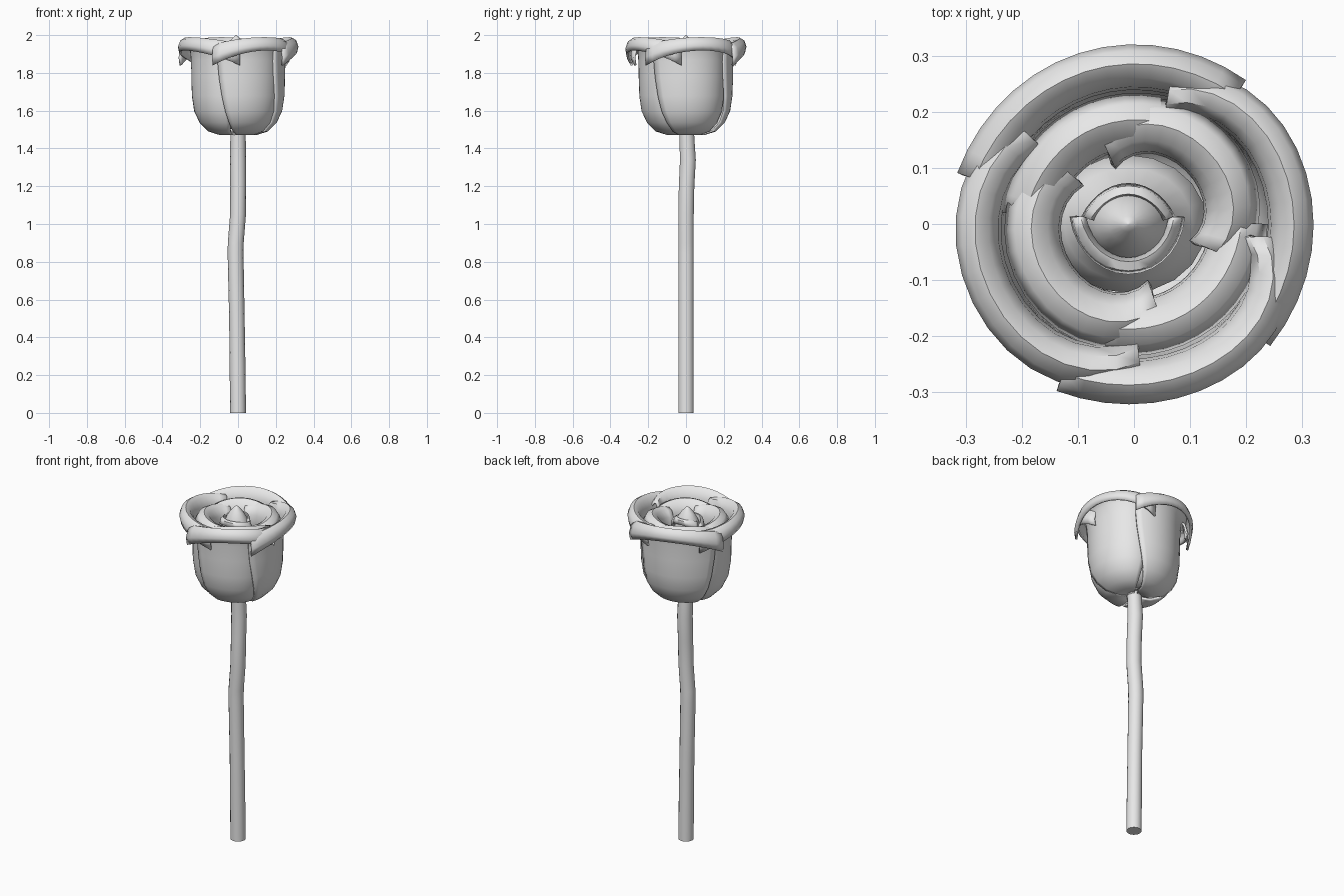
import bpy
import bmesh
from math import cos, sin, pi, radians

cube = bpy.data.objects.get("Cube")
if cube:
    bpy.data.objects.remove(cube)

grey = bpy.data.materials.new("light grey")
grey.use_nodes = True
grey.diffuse_color = (0.8, 0.8, 0.8, 1)
grey.node_tree.nodes["Principled BSDF"].inputs["Base Color"].default_value = (0.8, 0.8, 0.8, 1)


def finish(bm, name):
    """Turn a bmesh into a smooth shaded object."""
    bmesh.ops.recalc_face_normals(bm, faces=bm.faces)
    mesh = bpy.data.meshes.new(name)
    bm.to_mesh(mesh)
    bm.free()
    mesh.materials.append(grey)
    ob = bpy.data.objects.new(name, mesh)
    bpy.context.collection.objects.link(ob)
    bpy.ops.object.select_all(action="DESELECT")
    ob.select_set(True)
    bpy.context.view_layer.objects.active = ob
    bpy.ops.object.shade_smooth_by_angle(angle=radians(50))
    return ob


def skin(bm, rows, closed):
    """Bridge rows of vertices with quads."""
    for a, b in zip(rows, rows[1:]):
        n = len(a)
        for i in range(n if closed else n - 1):
            j = (i + 1) % n
            bm.faces.new((a[i], a[j], b[j], b[i]))


def loft(name, rings, sides, stretch=1):
    """Capped tube through rings of (x, y, z, radius)."""
    bm = bmesh.new()
    rows = [[bm.verts.new((x + r * cos(2 * pi * i / sides),
                           y + r * stretch * sin(2 * pi * i / sides), z))
             for i in range(sides)] for x, y, z, r in rings]
    skin(bm, rows, True)
    bm.faces.new(rows[0])
    bm.faces.new(rows[-1])
    return finish(bm, name)


def petal(name, profile, start, end, shift_start, shift_end, dip, centre=0, thick=0.012):
    """Curled sheet sweeping a profile of (radius, z) between two angles."""
    bm = bmesh.new()
    cols, last = 14, len(profile) - 1
    mid, half = (start + end) / 2, (end - start) / 2
    rows = []
    for k, (r, z) in enumerate(profile):
        v = k / last
        width = min(1, 0.6 + 0.8 * v)
        row = []
        for c in range(cols + 1):
            u = 2 * c / cols - 1
            edge = abs(u) ** 3
            shift = (shift_start if u < 0 else shift_end) * edge * min(1, 2 * v)
            a = radians(mid + half * u * width)
            rr = r + shift
            row.append(bm.verts.new((centre + rr * cos(a), rr * sin(a),
                                     z - dip * u * u * v ** 3)))
        rows.append(row)
    skin(bm, rows, False)
    ob = finish(bm, name)
    solid = ob.modifiers.new("thickness", "SOLIDIFY")
    solid.thickness = thick
    solid.offset = 0
    return ob


# Stem with slight bends
loft("stem", [(0, 0, 0, 0.042), (-0.002, 0, 0.2, 0.042), (-0.006, 0, 0.5, 0.041),
              (-0.013, 0, 0.84, 0.042), (-0.012, 0, 0.9, 0.042), (0, 0, 1.05, 0.042),
              (0.001, 0.003, 1.2, 0.042), (0, 0.01, 1.34, 0.043), (0, 0.003, 1.49, 0.04)], 14)

# Outer petals with rolled rims
outer = [(0.04, 1.478), (0.1, 1.478), (0.155, 1.495), (0.2, 1.54), (0.228, 1.6),
         (0.24, 1.68), (0.243, 1.78), (0.245, 1.87), (0.25, 1.93), (0.265, 1.97),
         (0.285, 1.983), (0.304, 1.972), (0.314, 1.945), (0.308, 1.92)]
for name, a, b, s, e in (("back", 52, 164, 0.005, 0.008), ("left", 140, 272, -0.03, -0.04),
                         ("front", 245, 354, 0.008, -0.055), ("right", -42, 75, 0.006, -0.04)):
    petal("outer_petal_" + name, outer, a, b, s, e, 0.08)

# Inner petals with broad rolled rims
inner = [(0.03, 1.51), (0.09, 1.51), (0.14, 1.54), (0.165, 1.6), (0.168, 1.7),
         (0.15, 1.79), (0.138, 1.85), (0.142, 1.9), (0.16, 1.94), (0.185, 1.955),
         (0.21, 1.945), (0.228, 1.915)]
for name, a, b, s, e in (("back", 62, 175, 0.005, 0.008), ("left", 142, 285, -0.02, -0.03),
                         ("front", 255, 360, 0.005, 0.005), ("right", -18, 110, -0.03, -0.03)):
    petal("inner_petal_" + name, inner, a, b, s, e, 0.05)

# Pointed bud in the middle, flaring into the floor of the cup
loft("bud", [(-0.01, 0, z, r) for z, r in
             ((1.52, 0.05), (1.6, 0.12), (1.76, 0.14), (1.8, 0.115), (1.84, 0.08), (1.89, 0.071),
              (1.93, 0.058), (1.965, 0.036), (1.987, 0.016), (2.0, 0.002))], 20, 0.88)

# Two small petals hugging the bud
hug = [(0.06, 1.74), (0.075, 1.8), (0.072, 1.86), (0.066, 1.905), (0.07, 1.928),
       (0.079, 1.925), (0.084, 1.905)]
petal("bud_petal_front", hug, 172, 368, 0.016, 0.012, 0.05, -0.01)
petal("bud_petal_back", [(r * 0.8, z + 0.01) for r, z in hug], 8, 172, 0.012, 0.012, 0.04, -0.01)
